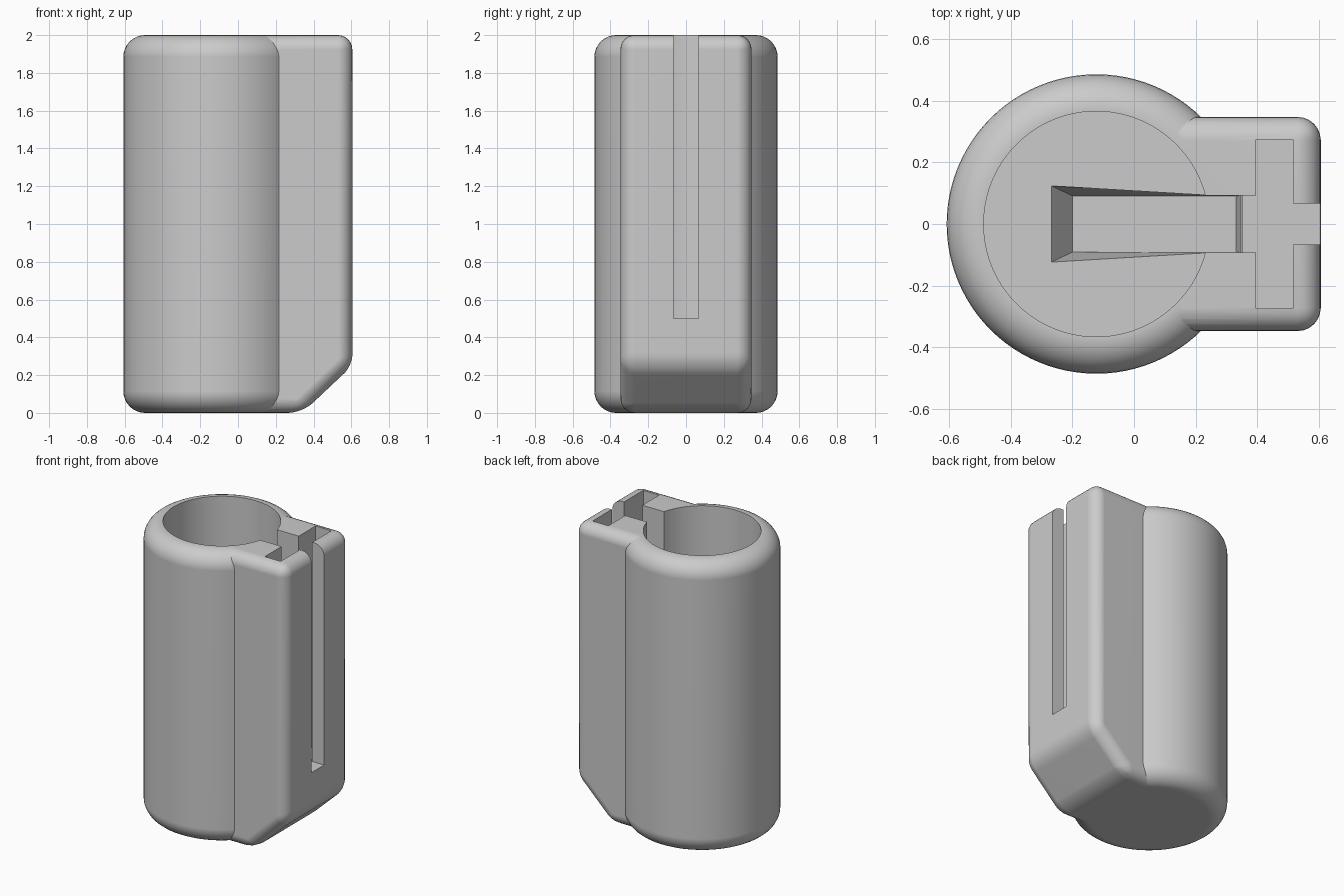
import bpy, bmesh, math

if "Cube" in bpy.data.objects:
    bpy.data.objects.remove(bpy.data.objects["Cube"])

CX = -0.122          # axis of the round tube
grey = bpy.data.materials.new("plain grey")
grey.diffuse_color = (0.6, 0.6, 0.6, 1)
grey.use_nodes = True
grey.node_tree.nodes["Principled BSDF"].inputs["Base Color"].default_value = grey.diffuse_color


def add_object(name, bm):
    bmesh.ops.recalc_face_normals(bm, faces=bm.faces)
    mesh = bpy.data.meshes.new(name)
    bm.to_mesh(mesh)
    bm.free()
    mesh.materials.append(grey)
    ob = bpy.data.objects.new(name, mesh)
    bpy.context.collection.objects.link(ob)
    return ob


def cylinder(name, r, z0, z1):
    bm = bmesh.new()
    bmesh.ops.create_cone(bm, cap_ends=True, segments=96, radius1=r, radius2=r, depth=z1 - z0)
    bmesh.ops.translate(bm, verts=bm.verts, vec=(CX, 0, (z0 + z1) / 2))
    return add_object(name, bm)


def prism(name, profile, half):
    """Extrude an x-z profile across y."""
    bm = bmesh.new()
    face = bm.faces.new([bm.verts.new((x, -half, z)) for x, z in profile])
    ext = bmesh.ops.extrude_face_region(bm, geom=[face])["geom"]
    verts = [v for v in ext if isinstance(v, bmesh.types.BMVert)]
    bmesh.ops.translate(bm, verts=verts, vec=(0, 2 * half, 0))
    return add_object(name, bm)


def box(name, x0, x1, half, z0, z1):
    return prism(name, [(x0, z0), (x1, z0), (x1, z1), (x0, z1)], half)


def modify(ob, kind, **settings):
    mod = ob.modifiers.new(kind.lower(), kind)
    for key, value in settings.items():
        setattr(mod, key, value)
    bpy.context.view_layer.objects.active = ob
    bpy.ops.object.modifier_apply(modifier=mod.name)


def combine(ob, other, operation):
    modify(ob, "BOOLEAN", object=other, operation=operation, solver="EXACT")
    bpy.data.objects.remove(other)


# Rounded tube body
body = cylinder("holder_body", 0.485, 0, 2)
modify(body, "BEVEL", width=0.115, segments=8, limit_method="ANGLE", angle_limit=math.radians(30))

# Side block with a sloping foot and rounded edges
block = prism("side_block", [(0.08, 0), (0.34, 0), (0.605, 0.25), (0.605, 2), (0.08, 2)], 0.347)
modify(block, "BEVEL", width=0.075, segments=6, limit_method="ANGLE", angle_limit=math.radians(30))
combine(body, block, "UNION")

# Bore, then the T-shaped slot that opens to the outside
combine(body, cylinder("bore_cutter", 0.365, 0.24, 2.2), "DIFFERENCE")
combine(body, box("plate_slot_cutter", 0.395, 0.515, 0.274, 0.5, 2.2), "DIFFERENCE")
combine(body, box("outer_slot_cutter", 0.45, 0.8, 0.067, 0.5, 2.2), "DIFFERENCE")
combine(body, box("ledge_cutter", 0.3, 0.45, 0.092, 0.5, 2.2), "DIFFERENCE")
combine(body, box("neck_cutter", 0.1, 0.35, 0.092, 0.24, 2.2), "DIFFERENCE")

# Channel with sloping sides in the bore floor, leading under the neck
channel = box("channel_cutter", -0.28, 0.35, 0.13, 0.14, 0.26)
for v in channel.data.vertices:
    if v.co.z < 0.2:
        v.co.y *= 0.7
        v.co.x = max(v.co.x, -0.2) if v.co.x < 0 else 0.33
    elif v.co.x > 0:
        v.co.y *= 0.71
combine(body, channel, "DIFFERENCE")

# Smooth rounded edges, crisp slot edges
bpy.ops.object.select_all(action="DESELECT")
body.select_set(True)
bpy.context.view_layer.objects.active = body
bpy.ops.object.shade_smooth_by_angle(angle=math.radians(30))
body.modifiers.new("even_normals", "WEIGHTED_NORMAL").keep_sharp = True
